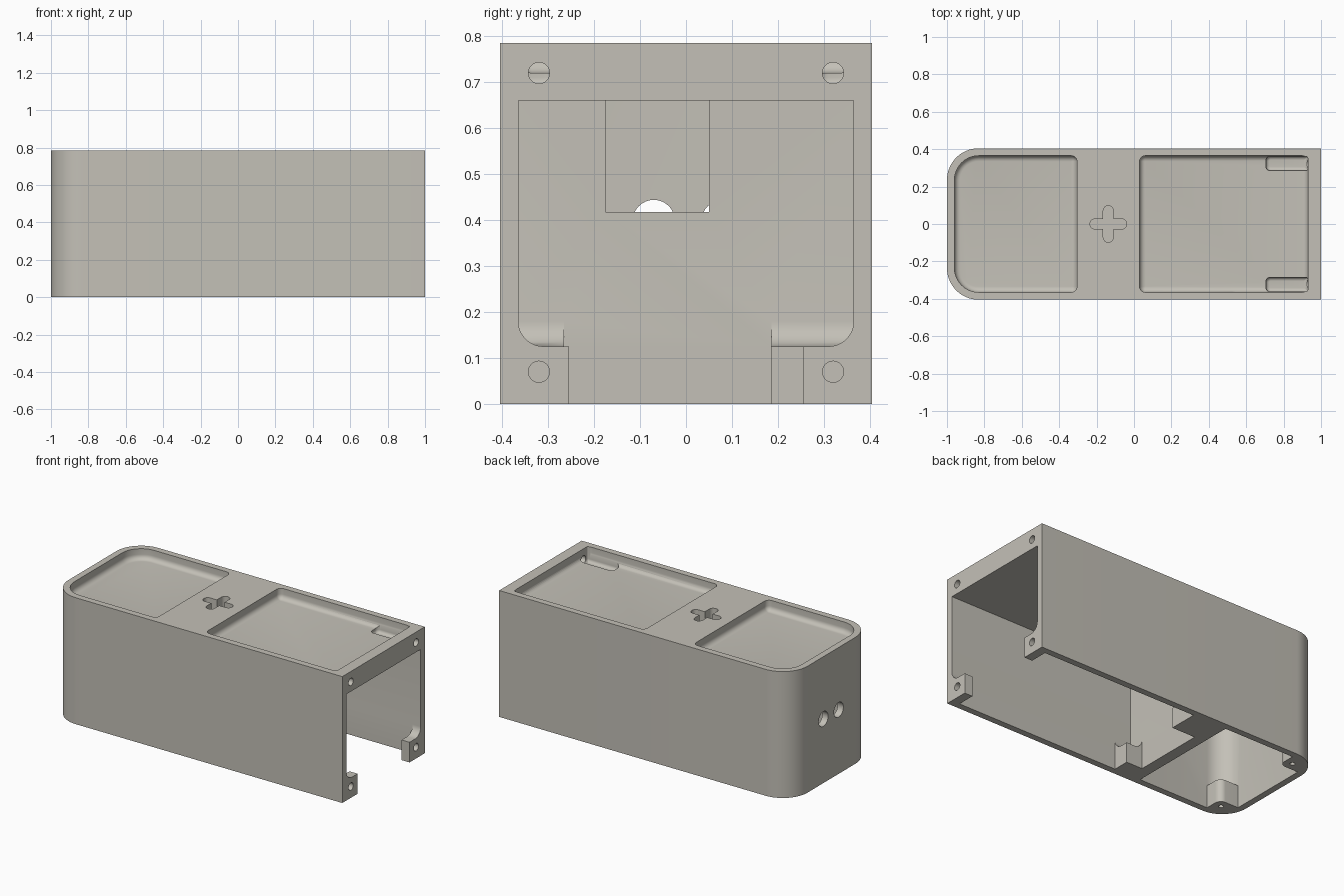
import bpy, bmesh, math

if "Cube" in bpy.data.objects:
    bpy.data.objects.remove(bpy.data.objects["Cube"])

HALF_Y, TOP, CEIL = 0.405, 0.785, 0.66
shell = bpy.data.materials.new("warm_grey")
shell.diffuse_color = (0.55, 0.53, 0.475, 1)
shell.use_nodes = True
shell.node_tree.nodes["Principled BSDF"].inputs["Base Color"].default_value = shell.diffuse_color


def make(name, bm):
    bmesh.ops.recalc_face_normals(bm, faces=bm.faces)
    me = bpy.data.meshes.new(name)
    bm.to_mesh(me)
    bm.free()
    ob = bpy.data.objects.new(name, me)
    bpy.context.collection.objects.link(ob)
    return ob


def rounded_rect(x0, x1, y0, y1, r_left, r_right, n=10):
    """Counter-clockwise outline with separate left and right corner radii."""
    pts = []
    for cx, cy, sx, sy, r, a in ((x1, y0, -1, 1, r_right, 270), (x1, y1, -1, -1, r_right, 0),
                                 (x0, y1, 1, -1, r_left, 90), (x0, y0, 1, 1, r_left, 180)):
        for i in range(n + 1):
            t = math.radians(a + 90 * i / n)
            pts.append((cx + sx * r + r * math.cos(t), cy + sy * r + r * math.sin(t)))
    return pts


def loft(name, layers):
    """Skin a stack of equal-length 3D rings and cap both ends."""
    bm = bmesh.new()
    rings = [[bm.verts.new(p) for p in ring] for ring in layers]
    n = len(rings[0])
    for a, b in zip(rings, rings[1:]):
        for i in range(n):
            bm.faces.new((a[i], a[(i + 1) % n], b[(i + 1) % n], b[i]))
    bm.faces.new(rings[0])
    bm.faces.new(rings[-1])
    return make(name, bm)


def prism(name, outline, z0, z1):
    return loft(name, [[(x, y, z) for x, y in outline] for z in (z0, z1)])


def tray(name, x0, x1, y0, y1, rl, rr, floor, fillet):
    """Recess cutter whose floor meets its walls in a fillet."""
    steps = [(0, 0.9)]
    for i in range(7):
        t = math.pi / 2 * i / 6
        steps.append((fillet * (1 - math.cos(t)), floor + fillet * (1 - math.sin(t))))
    return loft(name, [[(x, y, z) for x, y in rounded_rect(
        x0 + d, x1 - d, y0 + d, y1 - d, max(rl - d, 0.003), max(rr - d, 0.003))]
        for d, z in steps])


def box(name, x0, x1, y0, y1, z0, z1):
    return prism(name, [(x0, y0), (x1, y0), (x1, y1), (x0, y1)], z0, z1)


def cylinder(name, centre, r, length, axis):
    ring = [(r * math.cos(i * math.tau / 32), r * math.sin(i * math.tau / 32)) for i in range(32)]
    x, y, z = centre
    h = length / 2
    if axis == "X":
        return loft(name, [[(x + s, y + a, z + b) for a, b in ring] for s in (-h, h)])
    return loft(name, [[(x + a, y + b, z + s) for a, b in ring] for s in (-h, h)])


def boolean(target, tool, op="DIFFERENCE"):
    mod = target.modifiers.new("cut", "BOOLEAN")
    mod.operation, mod.object, mod.solver = op, tool, "EXACT"
    bpy.context.view_layer.objects.active = target
    bpy.ops.object.modifier_apply(modifier=mod.name)
    bpy.data.objects.remove(tool)


def boss_profile(wall, inner, r=0.055, top=0.125):
    """Block against a wall, its top sweeping up the wall in a concave fillet."""
    s = 1 if inner > wall else -1
    pts = [(wall - s * 0.1, -0.1), (inner, -0.1), (inner, top)]
    for i in range(9):
        t = math.pi / 2 * i / 8
        pts.append((wall + s * r * (1 - math.sin(t)), top + r * (1 - math.cos(t))))
    return pts + [(wall - s * 0.1, top + r)]


def boss_y(wall, inner, x0, x1):
    return loft("boss", [[(x, a, z) for a, z in boss_profile(wall, inner)] for x in (x0, x1)])


def boss_x(wall, inner, y0, y1):
    return loft("boss", [[(a, y, z) for a, z in boss_profile(wall, inner)] for y in (y0, y1)])


# Outer body, rounded at the left end only
body = prism("case_body", rounded_rect(-1, 1, -HALF_Y, HALF_Y, 0.17, 0.0005, 16), 0, TOP)
bm = bmesh.new()
bm.from_mesh(body.data)
bmesh.ops.remove_doubles(bm, verts=bm.verts, dist=0.002)
bm.to_mesh(body.data)
bm.free()

# Main chamber, open at the bottom and the right end, with screw bosses left standing
room = box("main_room", -0.28, 1.1, -0.365, 0.365, -0.05, CEIL)
for s in (-1, 1):
    boolean(room, boss_y(s * 0.365, s * 0.255, 0.945, 1.2))
boolean(room, boss_y(-0.365, -0.265, -0.4, -0.17))
boolean(room, boss_x(-0.28, -0.171, -0.5, -0.266))
boolean(room, boss_y(0.365, 0.185, -0.4, -0.12))
boolean(room, boss_x(-0.28, -0.121, 0.186, 0.5))
boolean(body, room)

# Rear chamber with corner bosses
room = prism("rear_room", rounded_rect(-0.96, -0.35, -0.365, 0.365, 0.13, 0.01), -0.05, CEIL)
for s in (-1, 1):
    y0, y1 = sorted((s * 0.255, s * 0.6))
    boolean(room, prism("boss", rounded_rect(-1.2, -0.83, y0, y1, 0.04, 0.04), -0.1, 0.14))
boolean(body, room)

# Cable window in the dividing wall
boolean(body, box("window", -0.4, -0.2, -0.175, 0.05, 0.418, CEIL))

# Recessed trays on the lid
boolean(body, tray("rear_tray", -0.96, -0.305, -0.365, 0.365, 0.13, 0.03, 0.72, 0.03))
boolean(body, tray("front_tray", 0.03, 0.93, -0.365, 0.365, 0.03, 0.03, 0.72, 0.03))

# Screw reliefs in the front tray, end screw holes and rear boss holes
for s in (-1, 1):
    y0, y1 = sorted((s * 0.285, s * 0.362))
    boolean(body, tray("relief", 0.705, 0.929, y0, y1, 0.025, 0.01, 0.69, 0.02))
    boolean(body, cylinder("top_hole", (0.97, s * 0.32, 0.72), 0.023, 0.16, "X"))
    boolean(body, cylinder("low_hole", (1.0, s * 0.32, 0.07), 0.023, 0.2, "X"))
    boolean(body, cylinder("boss_hole", (-0.88, s * 0.305, 0.0), 0.014, 0.2, "Z"))

# Two cable holes through the rounded end
for y in (-0.07, 0.08):
    boolean(body, cylinder("cable_hole", (-1, y, 0.398), 0.046, 0.2, "X"))

# Blind cross-shaped socket between the trays
cross = prism("cross", rounded_rect(-0.235, -0.04, -0.027, 0.027, 0.026, 0.026), 0.70, 0.9)
boolean(cross, prism("arm", rounded_rect(-0.1645, -0.1105, -0.097, 0.097, 0.026, 0.026), 0.70, 0.9), "UNION")
boolean(body, cross)

# Finish
body.data.materials.clear()
body.data.materials.append(shell)
for p in body.data.polygons:
    p.material_index = 0
bpy.ops.object.select_all(action="DESELECT")
body.select_set(True)
bpy.context.view_layer.objects.active = body
bpy.ops.object.shade_smooth_by_angle(angle=math.radians(30))
